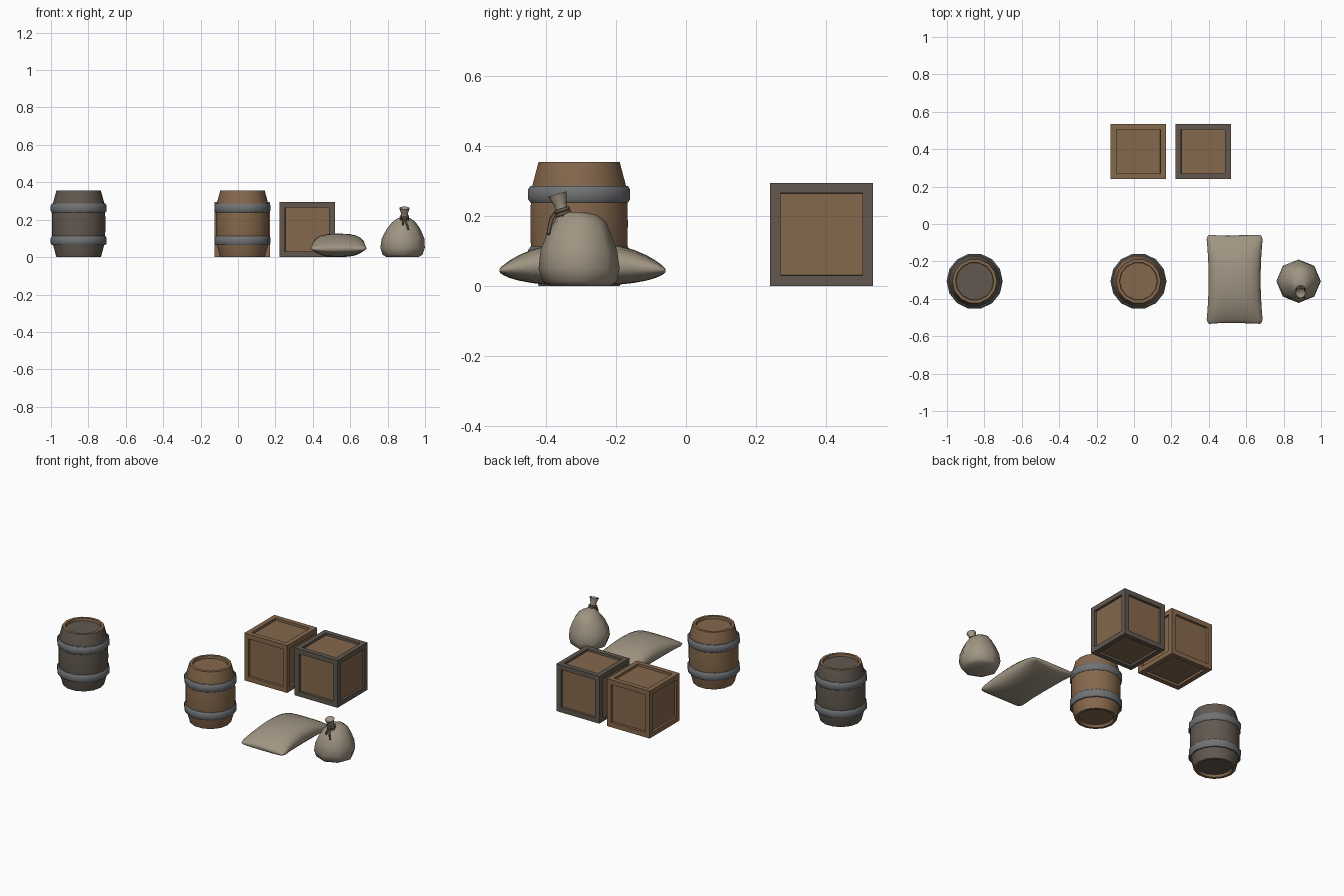
import bpy, bmesh, math
from mathutils import Vector

if "Cube" in bpy.data.objects:
    bpy.data.objects.remove(bpy.data.objects["Cube"])


def material(name, r, g, b):
    m = bpy.data.materials.new(name)
    m.diffuse_color = (r, g, b, 1)
    m.use_nodes = True
    m.node_tree.nodes["Principled BSDF"].inputs["Base Color"].default_value = m.diffuse_color
    return m


BROWN = material("brown_wood", 0.235, 0.138, 0.073)
GREY = material("weathered_wood", 0.122, 0.098, 0.078)
METAL = material("iron", 0.165, 0.170, 0.178)
CLOTH = material("sackcloth", 0.350, 0.300, 0.225)
ROPE = material("rope", 0.130, 0.095, 0.060)


def finish(name, bm, mats, angle=40):
    bmesh.ops.recalc_face_normals(bm, faces=bm.faces)
    me = bpy.data.meshes.new(name)
    bm.to_mesh(me)
    bm.free()
    for m in mats:
        me.materials.append(m)
    ob = bpy.data.objects.new(name, me)
    bpy.context.collection.objects.link(ob)
    bpy.ops.object.select_all(action='DESELECT')
    ob.select_set(True)
    bpy.context.view_layer.objects.active = ob
    bpy.ops.object.shade_smooth_by_angle(angle=math.radians(angle))
    return ob


def loft(rings, caps=True, cyclic=False):
    """Skin a list of rings of points; returns the mesh and face bands."""
    bm = bmesh.new()
    vr = [[bm.verts.new(p) for p in ring] for ring in rings]
    n, bands = len(vr[0]), []
    pairs = list(zip(vr, vr[1:])) + ([(vr[-1], vr[0])] if cyclic else [])
    for a, b in pairs:
        bands.append([bm.faces.new((a[i], a[(i + 1) % n], b[(i + 1) % n], b[i]))
                      for i in range(n)])
    if caps and not cyclic:
        bands.append([bm.faces.new(vr[0][::-1]), bm.faces.new(vr[-1])])
    return bm, bands


def circle(c, rx, ry, n, axis=None):
    q = Vector((0, 0, 1)).rotation_difference(Vector(axis or (0, 0, 1)))
    pts = [Vector((rx * math.cos(2 * math.pi * i / n),
                   ry * math.sin(2 * math.pi * i / n), 0)) for i in range(n)]
    return [Vector(c) + q @ p for p in pts]


def barrel(name, x, y, wood):
    # staves bulge between two recessed lids with brown rims
    half = [(0.100, 0.016), (0.102, 0.0), (0.119, 0.0), (0.138, 0.07), (0.142, 0.12)]
    H = 0.355
    prof = half + [(0.143, H / 2)] + [(r, H - z) for r, z in half[::-1]]
    bm, bands = loft([circle((x, y, z), r, r, 14) for r, z in prof])
    for k in (0, 1, len(prof) - 3, len(prof) - 2):
        for f in bands[k]:
            f.material_index = 1
    finish(name, bm, [wood, BROWN])
    # iron hoops
    for tag, zc in (("lower", 0.088), ("upper", 0.262)):
        sec = [(0.134, -0.024), (0.143, -0.024), (0.15, -0.014),
               (0.15, 0.014), (0.143, 0.024), (0.134, 0.024)]
        bm, _ = loft([circle((x, y, zc + z), r, r, 14) for r, z in sec], cyclic=True)
        finish(f"{name}_{tag}_hoop", bm, [METAL])


def crate(name, x, y, frame):
    # cube with a recessed panel on every side
    s = 0.295
    bm = bmesh.new()
    bmesh.ops.create_cube(bm, size=s)
    bmesh.ops.translate(bm, verts=bm.verts, vec=(x, y, s / 2))
    panels = list(bm.faces)
    bmesh.ops.inset_individual(bm, faces=panels, thickness=0.042)
    bmesh.ops.inset_individual(bm, faces=panels, thickness=0.001, depth=-0.014)
    for f in panels:
        f.material_index = 1
    finish(name, bm, [frame, BROWN], 30)


barrel("weathered_barrel", -0.852, -0.306, GREY)
barrel("brown_barrel", 0.024, -0.306, BROWN)
crate("brown_crate", 0.023, 0.388, BROWN)
crate("weathered_crate", 0.37, 0.388, GREY)

# lying sack: stadium sections that flatten towards both ends
rings = []
N, M = 20, 14
for j in range(M + 1):
    t = -math.cos(math.pi * j / M)
    h = 0.010 + 0.053 * (1 - abs(t) ** 2.2) ** 0.8
    w = 0.139 + 0.013 * t * t - 0.016 * max(0, abs(t) - 0.95) / 0.05
    zc = 0.063 - 0.019 * t * t
    ring = []
    for i in range(N):
        a = 2 * math.pi * i / N
        c, s = math.cos(a), math.sin(a)
        px = w * math.copysign(abs(c) ** 0.75, c)
        pz = h * math.copysign(abs(s) ** 0.85, s)
        # end edges pull inwards slightly in the middle
        py = 0.238 * t * (1 - 0.03 * t * t * (1 - (px / w) ** 2))
        ring.append((0.538 + px, -0.296 + py, zc + pz))
    rings.append(ring)
bm, _ = loft(rings)
finish("lying_sack", bm, [CLOTH], 80)

# standing sack: z, half width, front y, back y
body = [(0.0, 0.085, -0.385, -0.215), (0.012, 0.106, -0.41, -0.198),
        (0.05, 0.119, -0.422, -0.19), (0.10, 0.114, -0.417, -0.197),
        (0.15, 0.090, -0.398, -0.215), (0.185, 0.064, -0.375, -0.230),
        (0.203, 0.042, -0.362, -0.256), (0.212, 0.020, -0.352, -0.295)]
bm, _ = loft([circle((0.88 + 0.05 * max(0, z - 0.05), (a + b) / 2, z), w, (b - a) / 2, 8)
              for z, w, a, b in body])
finish("standing_sack", bm, [CLOTH], 60)

# gathered neck leaning forward, with an open flared top
axis = Vector((0, -0.3, 1)).normalized()
base = Vector((0.89, -0.347, 0.19))
neck = [(0.0, 0.030), (0.022, 0.017), (0.045, 0.018), (0.076, 0.028), (0.066, 0.012)]
bm, _ = loft([circle(base + axis * d, r, r, 8, axis) for d, r in neck])
finish("sack_neck", bm, [CLOTH], 60)

# rope tie: two turns around the neck
for k, d in enumerate((0.017, 0.028)):
    rings = []
    for i in range(6):
        a = 2 * math.pi * i / 6
        r = 0.020 + 0.006 * math.cos(a)
        rings.append(circle(base + axis * (d + 0.006 * math.sin(a)), r, r, 10, axis))
    bm, _ = loft(rings, cyclic=True)
    finish(f"rope_turn_{k + 1}", bm, [ROPE], 80)

# loose rope ends hanging down the front
ends = {"long": [(0.892, -0.372, 0.212), (0.899, -0.386, 0.188), (0.911, -0.395, 0.148)],
        "short": [(0.888, -0.372, 0.212), (0.882, -0.386, 0.190), (0.881, -0.390, 0.172)]}
for tag, pts in ends.items():
    d = Vector(pts[-1]) - Vector(pts[0])
    bm, _ = loft([circle(p, 0.0055, 0.0055, 6, d) for p in pts])
    finish(f"rope_end_{tag}", bm, [ROPE], 80)
